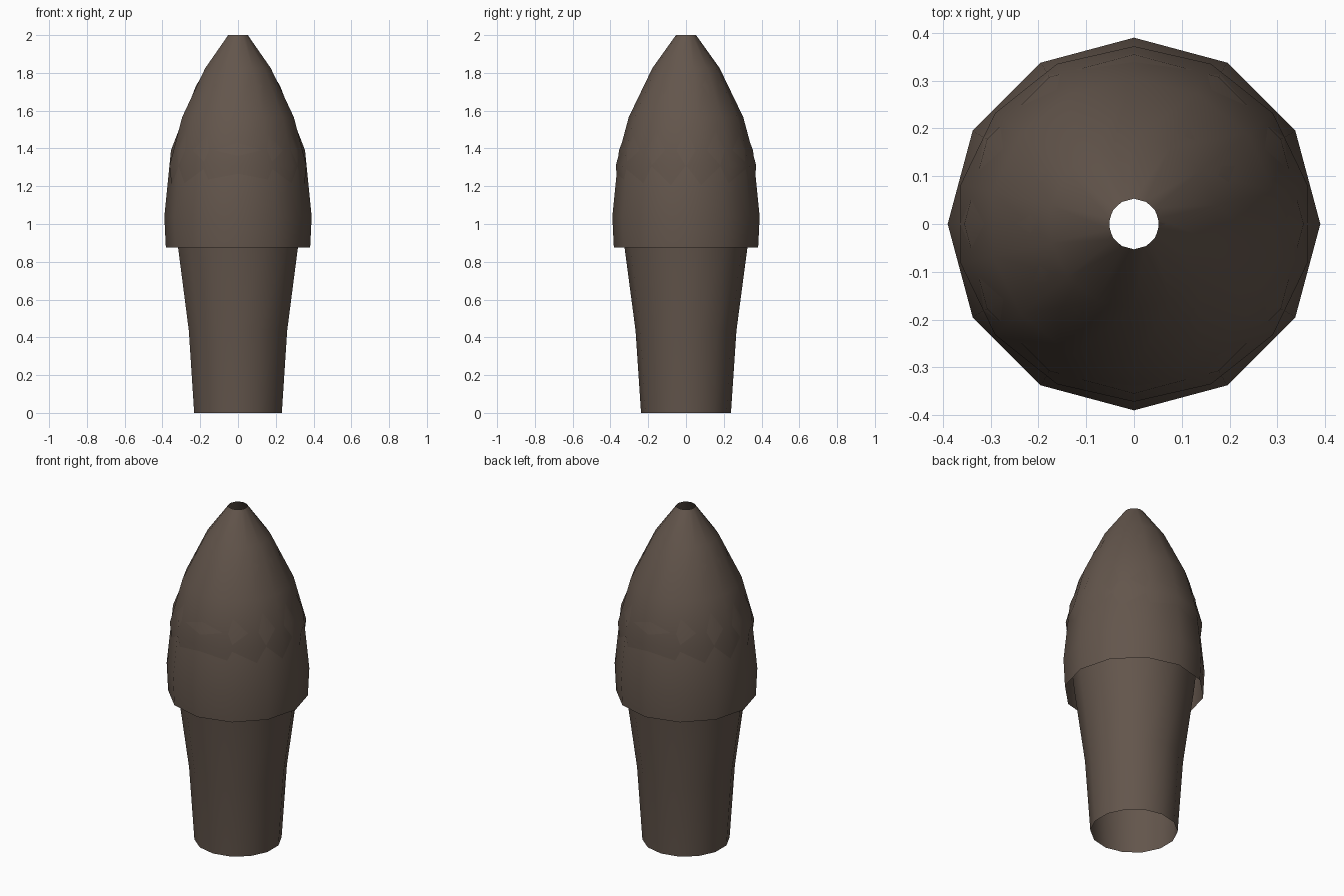
import bpy, bmesh, math

if "Cube" in bpy.data.objects:
    bpy.data.objects.remove(bpy.data.objects["Cube"])

bark = bpy.data.materials.new("dark_brown")
bark.diffuse_color = (0.125, 0.092, 0.072, 1)
bark.use_nodes = True
bark.node_tree.nodes["Principled BSDF"].inputs["Base Color"].default_value = bark.diffuse_color


def open_shell(name, profile, sides, start):
    """Revolve (radius, z) pairs into an open, smooth-shaded tube."""
    bm = bmesh.new()
    rings = []
    for r, z in profile:
        ring = []
        for i in range(sides):
            a = start + 2 * math.pi * i / sides
            ring.append(bm.verts.new((r * math.cos(a), r * math.sin(a), z)))
        rings.append(ring)
    for low, high in zip(rings, rings[1:]):
        for i in range(sides):
            j = (i + 1) % sides
            bm.faces.new((low[i], low[j], high[j], high[i]))
    for f in bm.faces:
        f.smooth = True
    mesh = bpy.data.meshes.new(name)
    bm.to_mesh(mesh)
    bm.free()
    mesh.materials.append(bark)
    obj = bpy.data.objects.new(name, mesh)
    bpy.context.collection.objects.link(obj)
    return obj


# Inner core: flared stem that runs up inside the cap to the tip
open_shell("inner_core",
           [(0.238, 0), (0.267, 0.435), (0.325, 0.873), (0.372, 1.308),
            (0.303, 1.566), (0.178, 1.825), (0.053, 2.0)],
           14, math.pi / 2)

# Outer cap: pointed sleeve overlapping the upper half
open_shell("outer_cap",
           [(0.382, 0.875), (0.390, 1.04), (0.355, 1.39),
            (0.222, 1.733), (0.053, 2.0)],
           12, 0)
